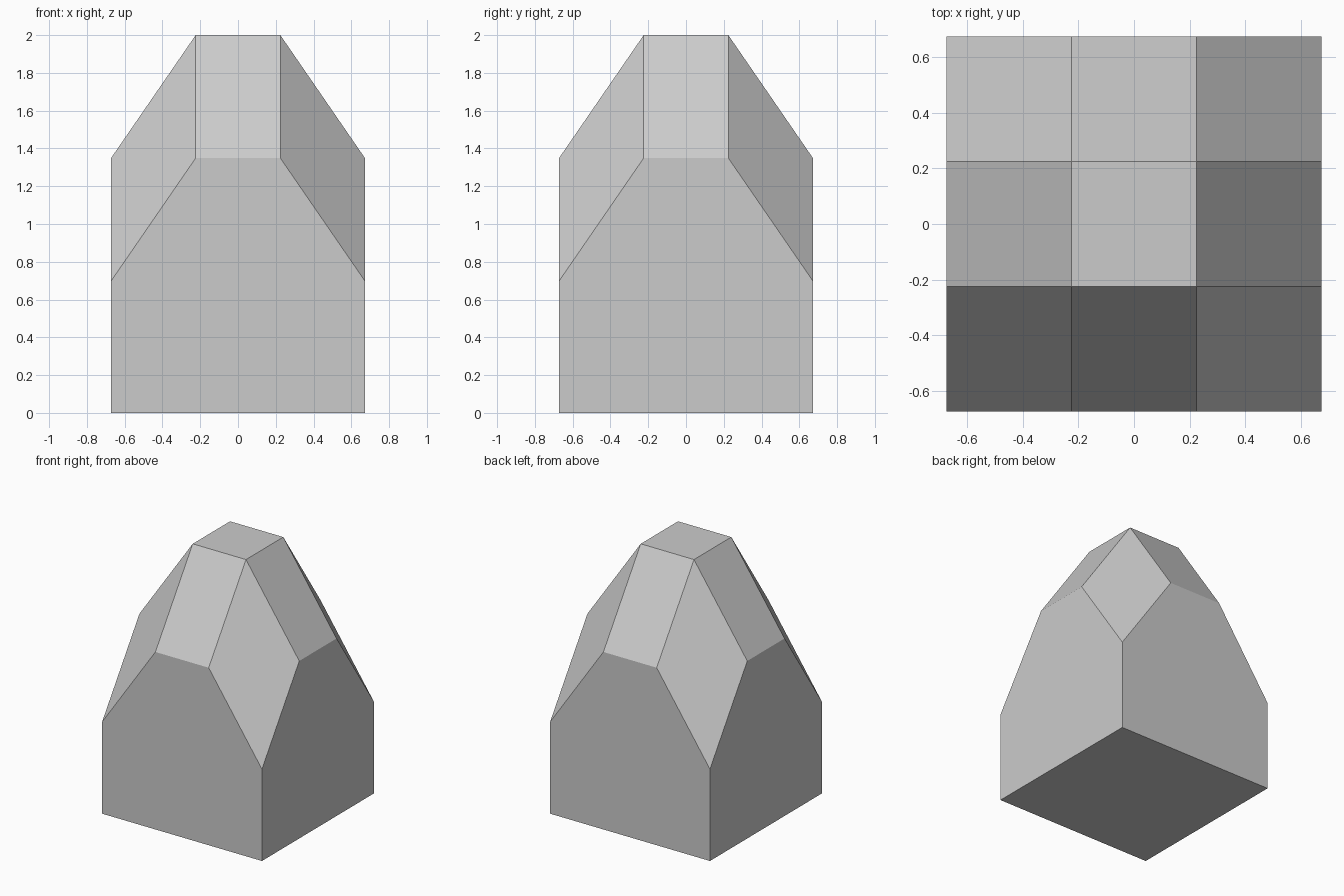
import bpy, bmesh, math

if "Cube" in bpy.data.objects:
    bpy.data.objects.remove(bpy.data.objects["Cube"])

HALF, INNER = 0.672, 0.224      # half width of the block and of its flat top
TOP, DROP = 2.0, 0.651          # top height and fall of each bevel step

grey = bpy.data.materials.new("light grey")
grey.diffuse_color = (0.6, 0.6, 0.6, 1)
grey.use_nodes = True
grey.node_tree.nodes["Principled BSDF"].inputs["Base Color"].default_value = grey.diffuse_color

# Block with sloped shoulders: a 4 x 4 grid of heights above a square base
bm = bmesh.new()
steps = (-HALF, -INNER, INNER, HALF)
for x in steps:
    for y in steps:
        outer = (abs(x) == HALF) + (abs(y) == HALF)
        bm.verts.new((x, y, TOP - DROP * outer))
for x in (-HALF, HALF):
    for y in (-HALF, HALF):
        bm.verts.new((x, y, 0))
bmesh.ops.convex_hull(bm, input=bm.verts[:])
bmesh.ops.dissolve_limit(bm, angle_limit=math.radians(1),
                         verts=bm.verts[:], edges=bm.edges[:])
bmesh.ops.recalc_face_normals(bm, faces=bm.faces[:])

mesh = bpy.data.meshes.new("bevelled_block")
bm.to_mesh(mesh)
bm.free()
mesh.materials.append(grey)
block = bpy.data.objects.new("bevelled_block", mesh)
bpy.context.collection.objects.link(block)
